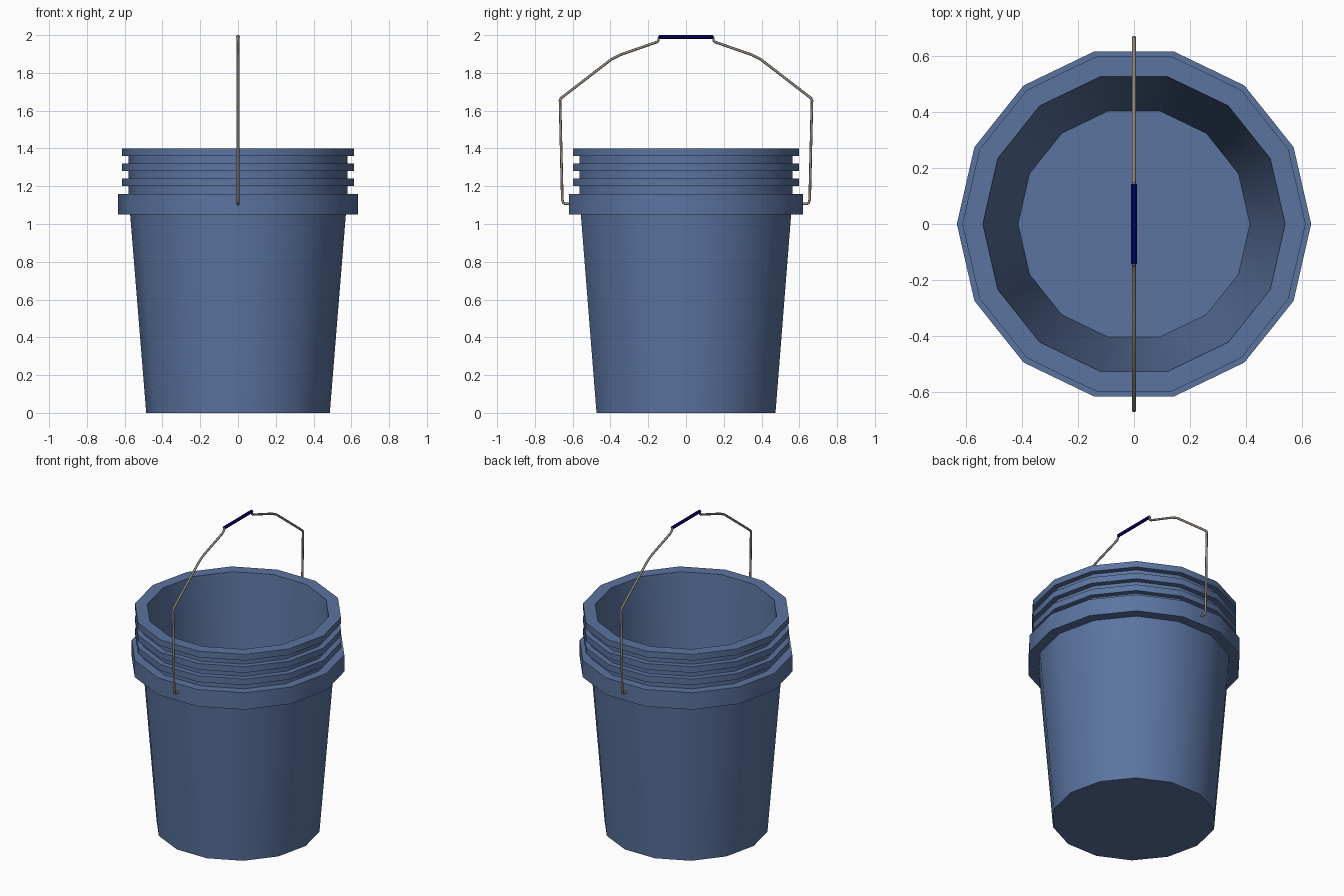
import bpy, bmesh, math

SIDES = 14

cube = bpy.data.objects.get("Cube")
if cube:
    bpy.data.objects.remove(cube, do_unlink=True)


def make_material(name, rgb, roughness=0.6):
    mat = bpy.data.materials.new(name)
    mat.use_nodes = True
    color = (*rgb, 1)
    mat.diffuse_color = color
    bsdf = mat.node_tree.nodes["Principled BSDF"]
    bsdf.inputs["Base Color"].default_value = color
    bsdf.inputs["Roughness"].default_value = roughness
    return mat


def smooth(obj, degrees):
    bpy.ops.object.select_all(action='DESELECT')
    obj.select_set(True)
    bpy.context.view_layer.objects.active = obj
    bpy.ops.object.shade_smooth_by_angle(angle=math.radians(degrees))


def lathe(name, profile, mat):
    """Turn an (r, z) profile around z and cap both of its ends."""
    bm = bmesh.new()
    rings = []
    for r, z in profile:
        angles = [math.tau * i / SIDES for i in range(SIDES)]
        rings.append([bm.verts.new((r * math.cos(a), r * math.sin(a), z)) for a in angles])
    for low, high in zip(rings, rings[1:]):
        for i in range(SIDES):
            j = (i + 1) % SIDES
            bm.faces.new((low[i], low[j], high[j], high[i]))
    bm.faces.new(rings[0][::-1])
    bm.faces.new(rings[-1])
    bmesh.ops.recalc_face_normals(bm, faces=bm.faces)
    mesh = bpy.data.meshes.new(name)
    bm.to_mesh(mesh)
    bm.free()
    mesh.materials.append(mat)
    obj = bpy.data.objects.new(name, mesh)
    bpy.context.collection.objects.link(obj)
    smooth(obj, 35)


def rod(name, points, radius, mat):
    """Round rod through (y, z) points in the x = 0 plane."""
    curve = bpy.data.curves.new(name, 'CURVE')
    curve.dimensions = '3D'
    curve.bevel_depth = radius
    curve.bevel_resolution = 2
    curve.use_fill_caps = True
    spline = curve.splines.new('POLY')
    spline.points.add(len(points) - 1)
    for p, (y, z) in zip(spline.points, points):
        p.co = (0, y, z, 1)
    curve.materials.append(mat)
    obj = bpy.data.objects.new(name, curve)
    bpy.context.collection.objects.link(obj)
    bpy.ops.object.select_all(action='DESELECT')
    obj.select_set(True)
    bpy.context.view_layer.objects.active = obj
    bpy.ops.object.convert(target='MESH')
    smooth(bpy.context.object, 50)


plastic = make_material("blue plastic", (0.104, 0.175, 0.352))
steel = make_material("wire steel", (0.29, 0.245, 0.2))
navy = make_material("navy grip", (0, 0, 0.1))

# Bucket shell: tapered wall, collar, three ribs, rim and hollow inside
NECK, RIB, COLLAR = 0.579, 0.614, 0.634
profile = [(0.486, 0), (0.571, 1.05), (COLLAR, 1.05), (COLLAR, 1.16), (NECK, 1.16)]
for z in (1.2, 1.28, 1.36):
    profile += [(NECK, z), (RIB, z), (RIB, z + 0.04)]
    if z < 1.3:
        profile.append((NECK, z + 0.04))
profile += [(0.541, 1.4), (0.415, 0.03)]
lathe("bucket", profile, plastic)

# Bent wire bail, mirrored front to back
half = [(0.6, 1.107), (0.64, 1.107), (0.65, 1.112), (0.655, 1.13), (0.667, 1.655),
        (0.662, 1.666), (0.395, 1.872), (0.35, 1.895), (0.155, 1.963),
        (0.146, 1.972), (0.143, 1.99)]
rod("bail_wire", half + [(-y, z) for y, z in reversed(half)], 0.007, steel)

# Hand grip around the middle of the bail
rod("hand_grip", [(-0.143, 1.99), (0.143, 1.99)], 0.01, navy)
